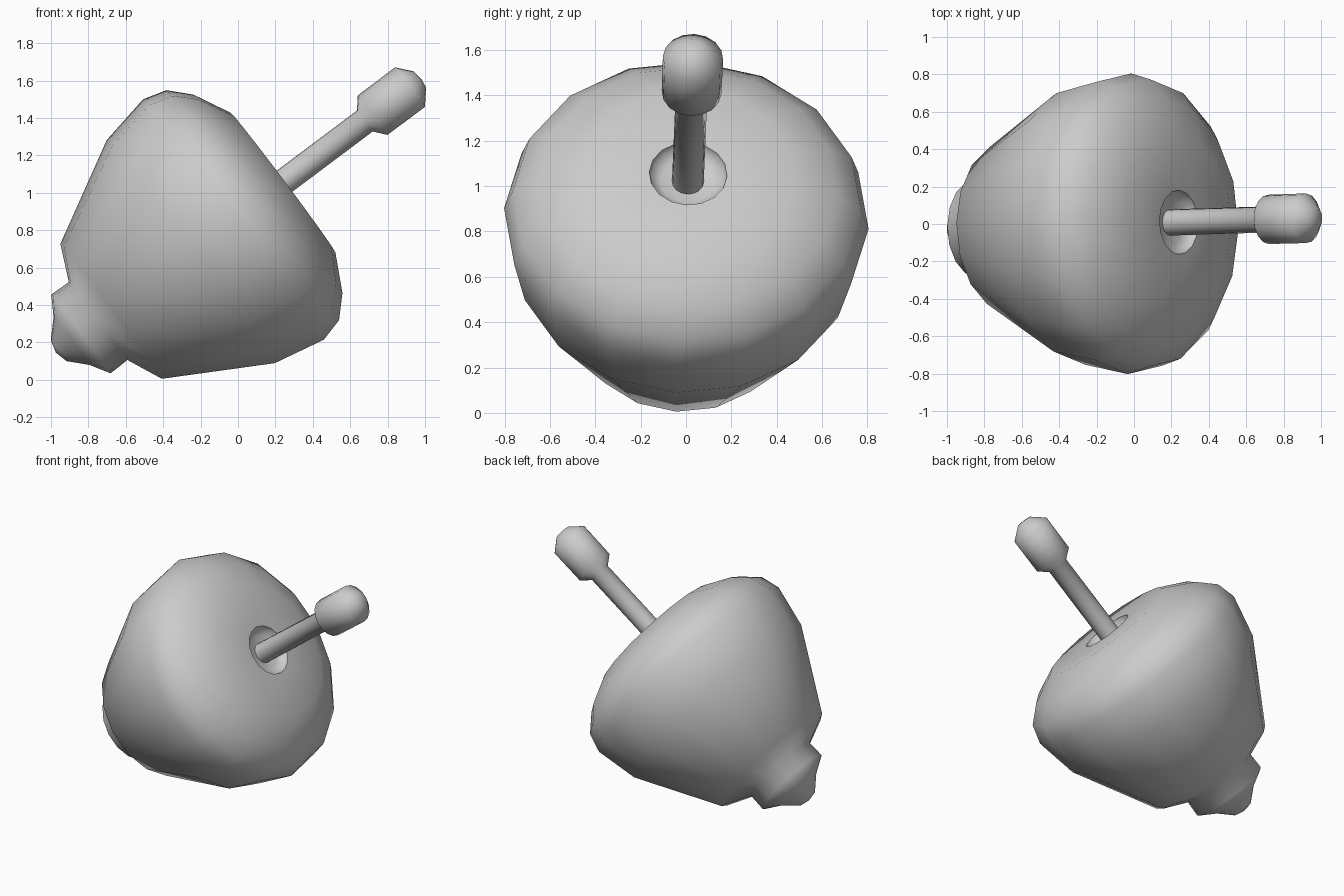
import bpy, bmesh, math
from mathutils import Matrix, Vector

if "Cube" in bpy.data.objects:
    bpy.data.objects.remove(bpy.data.objects["Cube"])

SIDES = 16

# Tilted axis of the lying spinning top (slight yaw and roll)
axis = Vector((0.8, 0.025, 0.6)).normalized()
side = axis.cross(Vector((-0.6, 0, 0.8))).normalized()
up = side.cross(axis)
tilt = Matrix((up, side, axis)).transposed().to_4x4()
place = Matrix.Translation((-0.42, -0.011, 0.56)) @ tilt @ Matrix.Rotation(math.radians(-3), 4, 'Z')


def lathe(name, profile, smooth_angle):
    """Revolve (radius, height) points around the tilted axis."""
    bm = bmesh.new()
    verts = [bm.verts.new((r, 0, h)) for r, h in profile]
    edges = [bm.edges.new(pair) for pair in zip(verts, verts[1:])]
    bmesh.ops.spin(bm, geom=verts + edges, cent=(0, 0, 0), axis=(0, 0, 1),
                   angle=math.tau, steps=SIDES, use_duplicate=False)
    bmesh.ops.remove_doubles(bm, verts=bm.verts, dist=0.0005)
    bmesh.ops.recalc_face_normals(bm, faces=bm.faces)
    bm.transform(place)
    mesh = bpy.data.meshes.new(name)
    bm.to_mesh(mesh)
    bm.free()
    obj = bpy.data.objects.new(name, mesh)
    bpy.context.collection.objects.link(obj)
    bpy.ops.object.select_all(action='DESELECT')
    obj.select_set(True)
    bpy.context.view_layer.objects.active = obj
    bpy.ops.object.shade_smooth_by_angle(angle=math.radians(smooth_angle))
    return obj


# Body with pointed foot, neck and a dished socket around the stem
lathe("top_body", [
    (0, -0.692), (0.07, -0.674), (0.16, -0.588), (0.264, -0.525),
    (0.261, -0.41), (0.452, -0.323), (0.748, 0.21), (0.805, 0.495),
    (0.77, 0.623), (0.664, 0.725), (0.468, 0.825), (0.172, 0.825),
    (0.165, 0.795), (0.12, 0.77), (0, 0.765)], 75)

# Stem with rounded grip at its end
lathe("stem_and_grip", [
    (0, 0.74), (0.07, 0.74), (0.07, 1.373), (0.132, 1.425),
    (0.133, 1.675), (0.055, 1.742), (0, 1.75)], 75)
